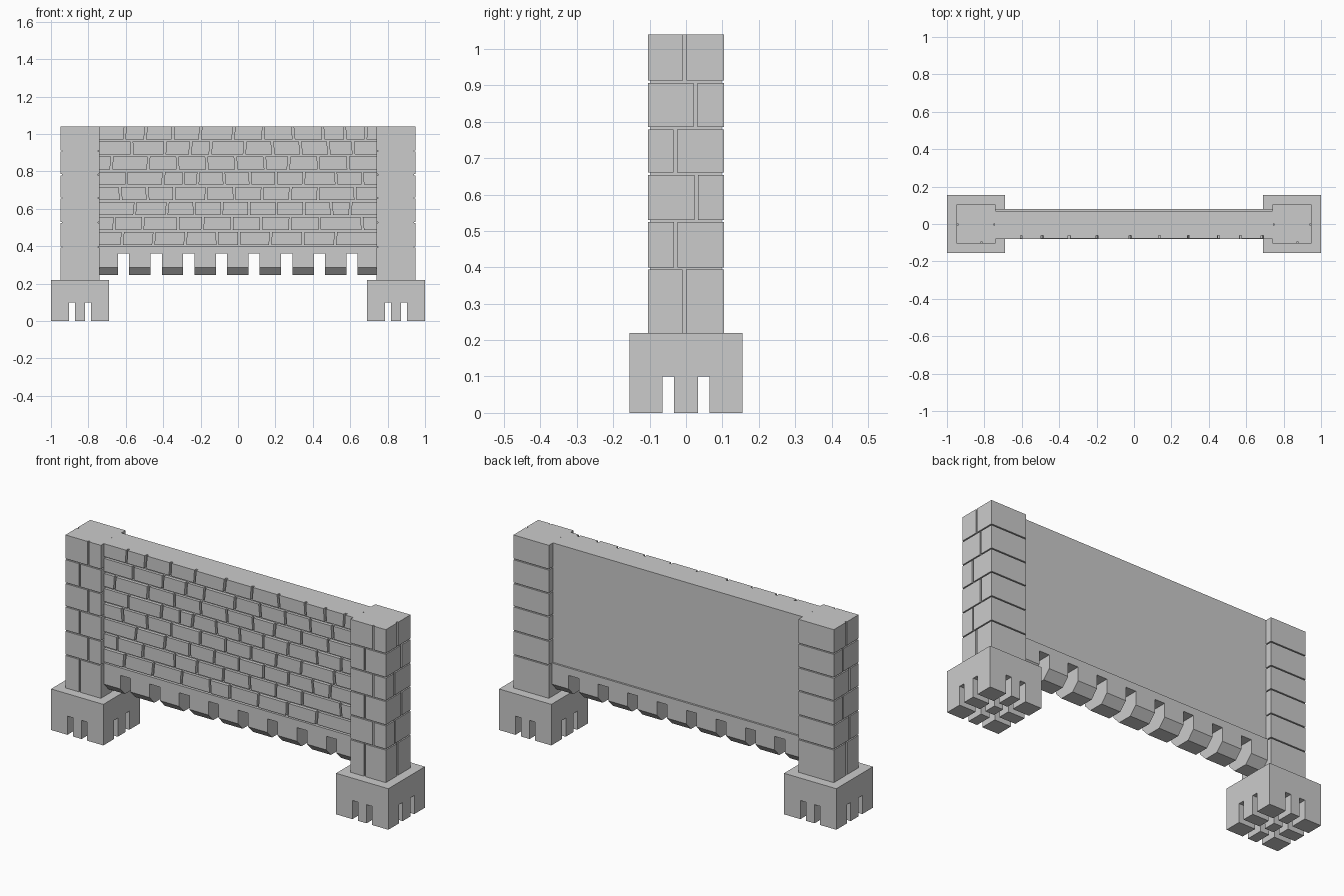
import bpy, bmesh, random
from mathutils import Vector

if "Cube" in bpy.data.objects:
    bpy.data.objects.remove(bpy.data.objects["Cube"])

random.seed(4)


def hexa(bm, x0, x1, y0, y1, z0, z1, s0=0.0, s1=0.0):
    # box whose left/right ends may lean by s0/s1
    co = [(x0 + s0, y0, z0), (x1 + s1, y0, z0), (x1 + s1, y1, z0), (x0 + s0, y1, z0),
          (x0 - s0, y0, z1), (x1 - s1, y0, z1), (x1 - s1, y1, z1), (x0 - s0, y1, z1)]
    v = [bm.verts.new(c) for c in co]
    for f in ((3, 2, 1, 0), (4, 5, 6, 7), (0, 1, 5, 4), (1, 2, 6, 5), (2, 3, 7, 6), (3, 0, 4, 7)):
        bm.faces.new([v[i] for i in f])


def prism(bm, profile, x0, x1):
    # (y, z) profile extruded along x
    a = [bm.verts.new((x0, y, z)) for y, z in profile]
    b = [bm.verts.new((x1, y, z)) for y, z in profile]
    n = len(profile)
    bm.faces.new(a)
    bm.faces.new(b[::-1])
    for i in range(n):
        j = (i + 1) % n
        bm.faces.new((a[j], a[i], b[i], b[j]))


def finish(bm, name):
    bmesh.ops.recalc_face_normals(bm, faces=bm.faces)
    me = bpy.data.meshes.new(name)
    bm.to_mesh(me)
    bm.free()
    ob = bpy.data.objects.new(name, me)
    bpy.context.collection.objects.link(ob)
    return ob


CX = 0.845                                   # pillar centre
levels = [0.22, 0.397, 0.527, 0.657, 0.782, 0.91, 1.043]
side_joints = [-0.005, -0.028, 0.028, -0.03, 0.026, -0.003]

for sgn, label in ((-1, "left"), (1, "right")):
    # foot: solid block standing on a grid of stubs
    bm = bmesh.new()
    c = sgn * CX
    hexa(bm, c - 0.155, c + 0.155, -0.155, 0.155, 0.10, 0.22)
    xs = [(-0.155, -0.058), (-0.026, 0.026), (0.058, 0.155)]
    ys = [(-0.155, -0.065), (-0.033, 0.033), (0.065, 0.155)]
    for xa, xb in xs:
        for ya, yb in ys:
            hexa(bm, c + xa, c + xb, ya, yb, 0, 0.10)
    finish(bm, label + "_foot")

    # pillar core, seen only in the mortar joints
    bm = bmesh.new()
    hexa(bm, c - 0.097, c + 0.097, -0.097, 0.097, 0.22, 1.04)
    finish(bm, label + "_pillar_core")

    # pillar stone courses: one back stone, two front stones each
    bm = bmesh.new()
    h, g = 0.105, 0.005
    for i, j in enumerate(side_joints):
        z0 = levels[i] + (0.003 if i else 0)
        z1 = levels[i + 1] - 0.003
        k = c + (0.03 if i % 2 else -0.02)
        hexa(bm, c - h, c + h, j + g, h, z0, z1)
        hexa(bm, c - h, k - g, -h, j - g, z0, z1)
        hexa(bm, k + g, c + h, -h, j - g, z0, z1)
    finish(bm, label + "_pillar_stones")

# wall panel behind the bricks
bm = bmesh.new()
hexa(bm, -0.745, 0.745, -0.062, 0.07, 0.39, 1.04)
finish(bm, "wall_panel")

# bottom beam with chamfered underside, notched into teeth
bm = bmesh.new()
hexa(bm, -0.745, 0.745, -0.08, 0.08, 0.36, 0.40)
tooth = [(-0.08, 0.36), (-0.08, 0.287), (-0.04, 0.245), (0.04, 0.245), (0.08, 0.287), (0.08, 0.36)]
left = -0.745
for i in range(8):
    x = -0.612 + i * 0.1745
    prism(bm, tooth, left, x - 0.03)
    left = x + 0.03
prism(bm, tooth, left, 0.745)
finish(bm, "toothed_beam")

# key bricks per course, top to bottom; spaces between are filled evenly
courses = [
    [(-0.74, -0.61), (-0.6, -0.5), (-0.195, -0.03), (0.46, 0.565), (0.69, 0.74)],
    [(-0.385, -0.26), (-0.14, 0.03), (0.49, 0.61)],
    [(-0.67, -0.485), (0.15, 0.265), (0.595, 0.74)],
    [(-0.59, -0.405), (-0.285, -0.22), (0.21, 0.345), (0.53, 0.66)],
    [(-0.74, -0.635), (-0.335, -0.175), (0.435, 0.62)],
    [(-0.545, -0.385), (0.065, 0.2), (0.505, 0.595)],
    [(-0.655, -0.515), (-0.315, -0.195), (0.285, 0.43), (0.67, 0.74)],
    [(-0.74, -0.625), (-0.105, 0.0), (0.18, 0.34), (0.355, 0.515)],
]
bm = bmesh.new()
gap = 0.012
for r, keys in enumerate(courses):
    z1 = 1.04 - r * 0.0806
    z0 = z1 - 0.069
    bricks = []
    at = -0.74 - gap
    for a, b in keys + [(0.74 + gap, None)]:
        lo, hi = at + gap, a - gap
        if hi - lo > 0.03:
            n = max(1, round((hi - lo) / 0.15))
            w = (hi - lo + gap) / n
            bricks += [(lo + w * i, lo + w * (i + 1) - gap, -0.077) for i in range(n)]
        if b is not None:
            bricks.append((a, b, -0.08))
            at = b
    lean = 0.0
    for a, b, y in bricks:
        nxt = random.uniform(-0.004, 0.004) if b < 0.73 else 0.0
        hexa(bm, a, b, y, -0.055, z0, z1, lean, nxt)
        lean = nxt
finish(bm, "wall_bricks")
